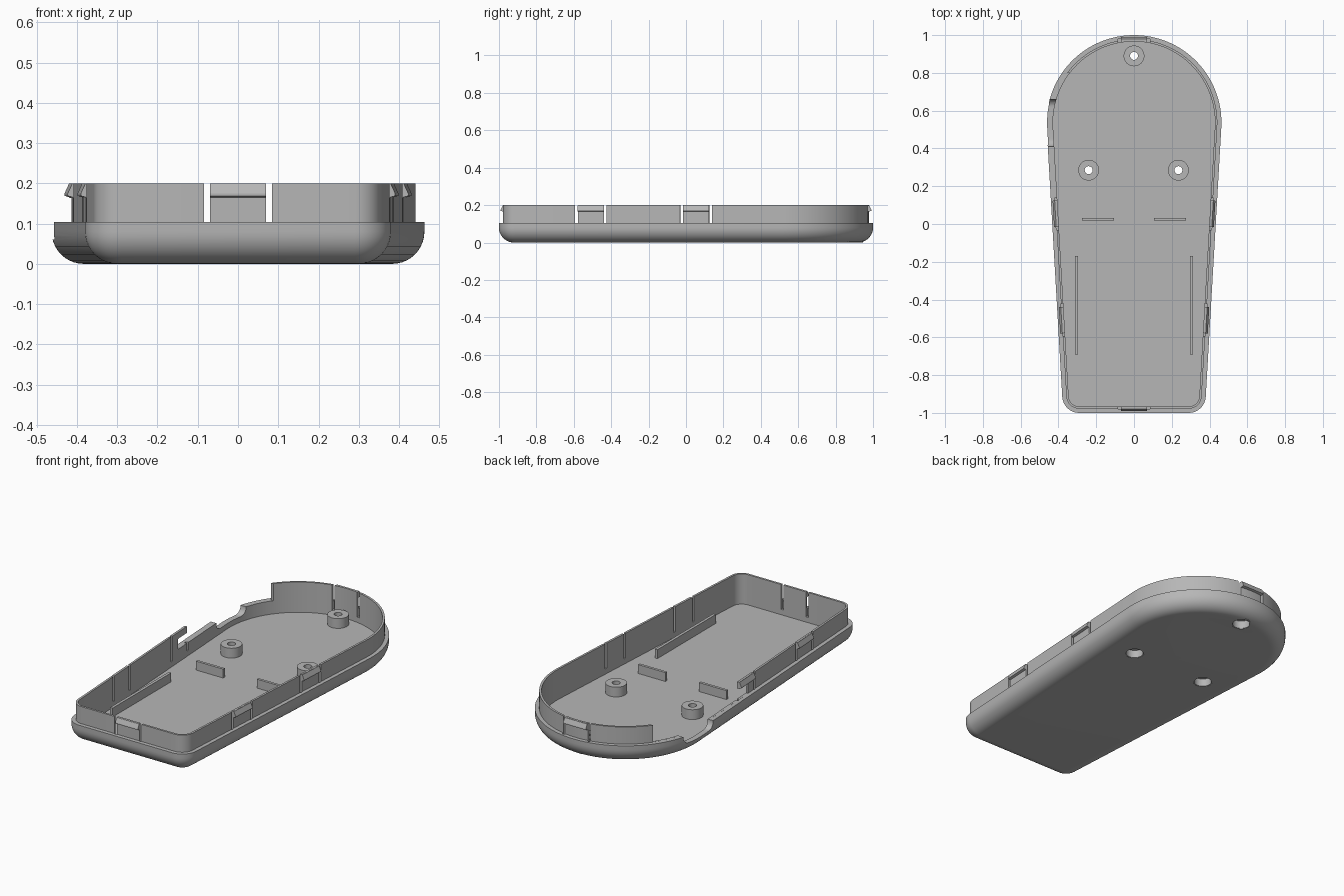
import bpy, bmesh
from math import sin, cos, pi, radians
from mathutils import Matrix, Vector

cube = bpy.data.objects.get("Cube")
if cube:
    bpy.data.objects.remove(cube, do_unlink=True)

grey = bpy.data.materials.new("matte grey plastic")
grey.use_nodes = True
colour = (0.47, 0.47, 0.47, 1)
grey.diffuse_color = colour
grey.node_tree.nodes["Principled BSDF"].inputs["Base Color"].default_value = colour

# Main dimensions
BACK_R, BACK_Y = 0.463, 0.537
CORNER_R, CORNER_X, CORNER_Y = 0.09, 0.29, -0.91
TAPER = radians(3.3)
RIM, TOP, FLOOR = 0.104, 0.2, 0.03
LIP_OUT, LIP_IN, FILLET = 0.022, 0.034, 0.08


def finish(name, bm):
    bmesh.ops.recalc_face_normals(bm, faces=bm.faces)
    mesh = bpy.data.meshes.new(name)
    bm.to_mesh(mesh)
    bm.free()
    mesh.materials.append(grey)
    obj = bpy.data.objects.new(name, mesh)
    bpy.context.collection.objects.link(obj)
    return obj


def activate(obj):
    bpy.ops.object.select_all(action='DESELECT')
    obj.select_set(True)
    bpy.context.view_layer.objects.active = obj


def smooth(obj):
    activate(obj)
    bpy.ops.object.shade_smooth_by_angle(angle=radians(30))


def loft(name, rings, closed=False):
    """Skin equal rings of points, capping the ends or closing the loop."""
    bm = bmesh.new()
    loops = [[bm.verts.new(p) for p in ring] for ring in rings]
    pairs = list(zip(loops, loops[1:]))
    if closed:
        pairs.append((loops[-1], loops[0]))
    else:
        bm.faces.new(loops[0])
        bm.faces.new(loops[-1])
    for a, b in pairs:
        for i in range(len(a)):
            j = (i + 1) % len(a)
            bm.faces.new((a[i], a[j], b[j], b[i]))
    return finish(name, bm)


def prism(name, profile, x0, x1, frame=Matrix()):
    """Extrude a (y, z) profile along local x."""
    return loft(name, [[frame @ Vector((x, y, z)) for y, z in profile] for x in (x0, x1)])


def box(name, x0, x1, y0, y1, z0, z1, frame=Matrix()):
    return prism(name, [(y0, z0), (y1, z0), (y1, z1), (y0, z1)], x0, x1, frame)


def arc(cx, cy, r, a0, a1, steps):
    angles = [a0 + (a1 - a0) * i / steps for i in range(steps + 1)]
    return [(cx + r * cos(a), cy + r * sin(a)) for a in angles]


def outline(inset, z):
    r = CORNER_R - inset
    pts = arc(0, BACK_Y, BACK_R - inset, -TAPER, pi + TAPER, 72)
    pts += arc(-CORNER_X, CORNER_Y, r, pi + TAPER, 1.5 * pi, 10)
    pts += arc(CORNER_X, CORNER_Y, r, 1.5 * pi, 2 * pi - TAPER, 10)
    return [(x, y, z) for x, y in pts]


def lathe(name, profile, x, y, closed=False):
    rings = [[(x + r * cos(2 * pi * i / 32), y + r * sin(2 * pi * i / 32), z)
              for i in range(32)] for r, z in profile]
    return loft(name, rings, closed)


# Tray shell: rounded base, stepped rim, thin lip and flat floor
section = [(FILLET - FILLET * sin(a), FILLET - FILLET * cos(a))
           for a in (pi / 2 * i / 10 for i in range(11))]
section += [(0, RIM), (LIP_OUT, RIM), (LIP_OUT, TOP), (LIP_IN, TOP), (LIP_IN, FLOOR)]
shell = loft("tray_shell", [outline(d, z) for d, z in section])


def cut(cutter):
    mod = shell.modifiers.new("cut", 'BOOLEAN')
    mod.operation = 'DIFFERENCE'
    mod.solver = 'EXACT'
    mod.object = cutter
    cutter.hide_render = True
    activate(shell)
    bpy.ops.object.modifier_apply(modifier=mod.name)
    bpy.data.objects.remove(cutter, do_unlink=True)


# Snap clip frames: local x along the wall, local y outward
def clip_frame(x, y, angle):
    return Matrix.Translation((x, y, 0)) @ Matrix.Rotation(angle - pi / 2, 4, 'Z')


clips = [("front", clip_frame(0, -1, -pi / 2)), ("back", clip_frame(0, 1, pi / 2))]
for y, place in ((-0.51, "lower"), (0.0525, "upper")):
    x = (BACK_R + sin(TAPER) * (y - BACK_Y)) / cos(TAPER)
    clips.append((place + "_left", clip_frame(x, y, -TAPER)))
    clips.append((place + "_right", clip_frame(-x, y, pi + TAPER)))

# Open stretch of lip, side notch and the opening under one clip
cut(box("lip_gap", -0.6, -0.2, 0.135, 0.8, RIM + 0.0003, 0.3))
notch = arc(0.45, 0.1, 0.04, pi, 1.5 * pi, 6) + arc(0.62, 0.1, 0.04, 1.5 * pi, 2 * pi, 6)
cut(prism("side_notch", notch + [(0.66, 0.3), (0.41, 0.3)], -0.6, -0.36))
cut(box("clip_opening", -0.6, -0.36, 0.04, 0.15, RIM + 0.0003, 0.163))

# Slots either side of each clip, and the snap ridges
for place, frame in clips:
    for s in (-1, 1):
        cut(box("slot", s * 0.0775 - 0.0075, s * 0.0775 + 0.0075,
                -0.06, -0.02, 0.06, 0.3, frame))
    ridge = [(-0.028, 0.165), (-0.022, 0.165), (-0.009, 0.169),
             (-0.009, 0.175), (-0.02, 0.199), (-0.028, 0.199)]
    prism(place + "_snap_ridge", ridge, -0.07, 0.07, frame)

# Screw bosses with a wide recess underneath
for name, x, y in (("back", 0, 0.89), ("left", 0.235, 0.285), ("right", -0.24, 0.285)):
    cut(lathe("boss_hole", [(0.05, -0.1), (0.05, 0.06)], x, y))
    smooth(lathe(name + "_screw_boss",
                 [(0.055, 0.001), (0.055, 0.085), (0.021, 0.085), (0.021, 0.045),
                  (0.046, 0.045), (0.046, 0.001)], x, y, closed=True))

smooth(shell)

# Floor ribs
for side, s in (("left", 1), ("right", -1)):
    cx = s * 0.305
    box(side + "_long_rib", cx - 0.008, cx + 0.008, -0.69, -0.17, 0.025, 0.08)
    cx = s * 0.19
    box(side + "_cross_rib", cx - 0.085, cx + 0.085, 0.018, 0.033, 0.025, 0.08)
